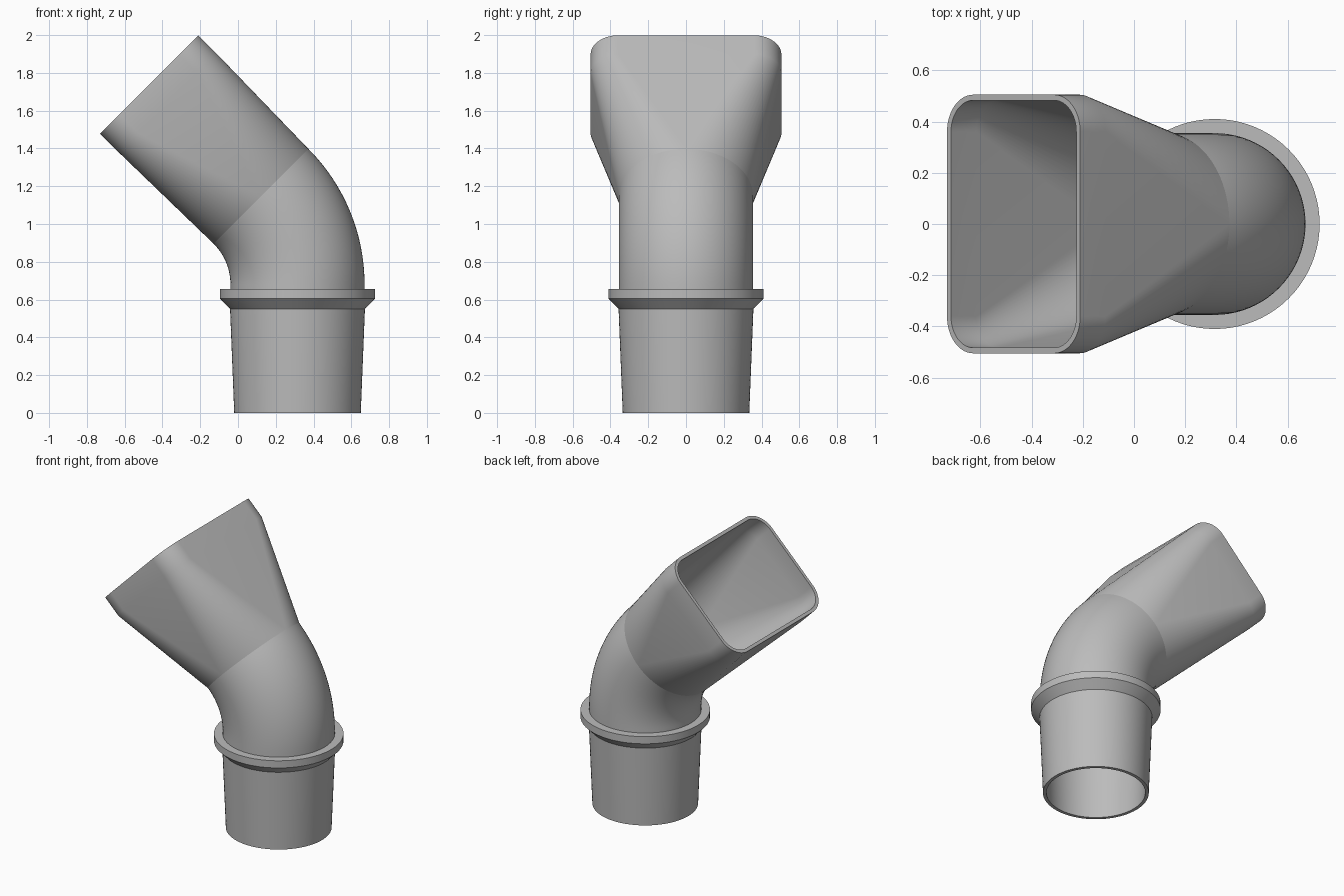
import bpy, bmesh
from math import cos, sin, pi, radians
from mathutils import Vector

cube = bpy.data.objects.get("Cube")
if cube:
    bpy.data.objects.remove(cube, do_unlink=True)

grey = bpy.data.materials.new("plain_grey")
grey.use_nodes = True
grey.diffuse_color = (0.5, 0.5, 0.5, 1)
grey.node_tree.nodes["Principled BSDF"].inputs["Base Color"].default_value = (0.5, 0.5, 0.5, 1)

STEPS = 20                       # segments per quarter turn
PIPE_X, PIPE_R, WALL = 0.315, 0.355, 0.022
BEND_R, BEND_Z, BEND = 0.66, 0.68, radians(45)


def ring(center, angle, hu, hv, r):
    """Rounded rectangle across the pipe; a circle when hu = hv = r."""
    u, v = Vector((cos(angle), 0, sin(angle))), Vector((0, 1, 0))
    points = []
    for q, (su, sv) in enumerate([(1, 1), (-1, 1), (-1, -1), (1, -1)]):
        for i in range(STEPS + 1):
            t = (q + i / STEPS) * pi / 2
            points.append(center + u * (su * (hu - r) + r * cos(t))
                          + v * (sv * (hv - r) + r * sin(t)))
    return points


def circle(center, angle, r):
    return ring(center, angle, r, r, r)


def skin(name, strips):
    """Skin each strip of rings; outer walls run up, inner walls run down."""
    bm = bmesh.new()
    for strip in strips:
        loops = [[bm.verts.new(p) for p in points] for points in strip]
        for a, b in zip(loops, loops[1:]):
            n = len(a)
            for i in range(n):
                j = (i + 1) % n
                bm.faces.new((a[i], a[j], b[j], b[i]))
    bmesh.ops.remove_doubles(bm, verts=bm.verts, dist=0.0001)
    mesh = bpy.data.meshes.new(name)
    bm.to_mesh(mesh)
    bm.free()
    mesh.materials.append(grey)
    obj = bpy.data.objects.new(name, mesh)
    bpy.context.collection.objects.link(obj)
    bpy.ops.object.select_all(action='DESELECT')
    obj.select_set(True)
    bpy.context.view_layer.objects.active = obj
    bpy.ops.object.shade_smooth_by_angle(angle=radians(30))


def upright(z, r):
    return circle(Vector((PIPE_X, 0, z)), 0, r)


# Tapered hose end with its stop collar
profile = [(BEND_Z, PIPE_R - WALL), (0.55, PIPE_R - WALL), (0, 0.335 - WALL),
           (0, 0.335), (0.55, 0.357), (0.605, 0.41), (0.655, 0.41), (0.655, PIPE_R)]
skin("hose_end_and_collar", [[upright(z, r) for z, r in profile]])


# Elbow
def bend_center(a):
    return Vector((PIPE_X - BEND_R + BEND_R * cos(a), 0, BEND_Z + BEND_R * sin(a)))


angles = [BEND * i / 24 for i in range(25)]
outer = [upright(0.655, PIPE_R)] + [circle(bend_center(a), a, PIPE_R) for a in angles]
inner = [circle(bend_center(a), a, PIPE_R - WALL) for a in reversed(angles)]
skin("elbow", [outer, inner])

# Round to rectangular nozzle with a straight lip
axis = Vector((-sin(BEND), 0, cos(BEND)))
start = bend_center(BEND)
lip_start, lip_end = start + axis * 0.697, start + axis * 0.837


def mouth(center, inset):
    return ring(center, BEND, 0.368 - inset, 0.505 - inset, 0.145 - inset)


skin("nozzle", [[circle(start, BEND, PIPE_R), mouth(lip_start, 0), mouth(lip_end, 0),
                 mouth(lip_end, WALL), mouth(lip_start, WALL),
                 circle(start, BEND, PIPE_R - WALL)]])
